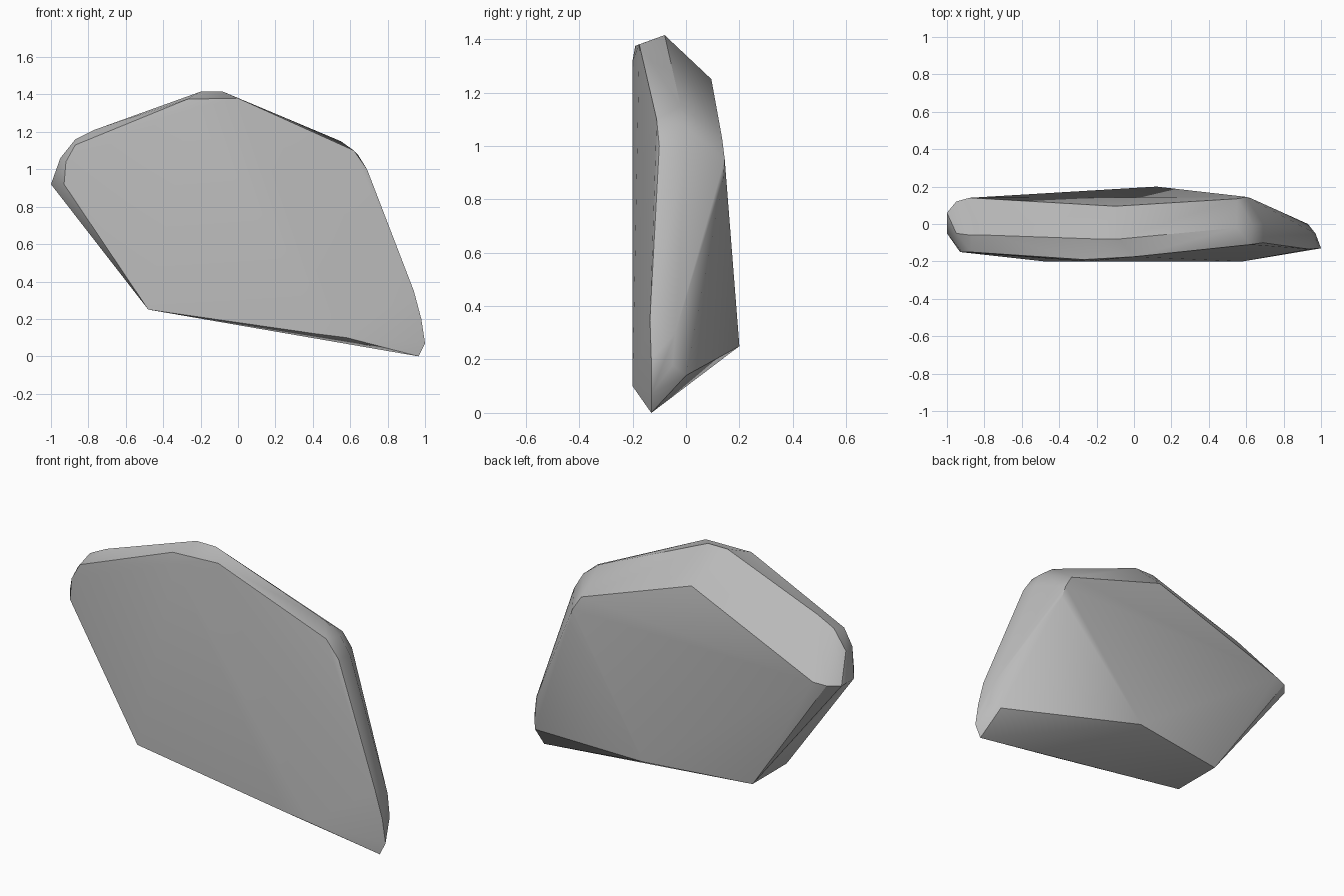
import bpy
import bmesh
import math

# Remove only the default cube
default_cube = bpy.data.objects.get("Cube")
if default_cube:
    bpy.data.objects.remove(default_cube, do_unlink=True)


def make_material(name, colour):
    """One flat colour for viewport and render."""
    material = bpy.data.materials.new(name)
    material.use_nodes = True
    material.diffuse_color = colour
    shader = material.node_tree.nodes["Principled BSDF"]
    shader.inputs["Base Color"].default_value = colour
    return material


def make_shard(name, outlines, material, smooth_angle):
    """Wrap a convex stone skin around a stack of outlines."""
    mesh = bpy.data.meshes.new(name)
    bm = bmesh.new()
    for outline in outlines:
        for point in outline:
            bm.verts.new(point)
    hull = bmesh.ops.convex_hull(bm, input=bm.verts[:])
    unused = [item for item in hull["geom_interior"]
              if isinstance(item, bmesh.types.BMVert)]
    bmesh.ops.delete(bm, geom=unused, context="VERTS")
    bmesh.ops.recalc_face_normals(bm, faces=bm.faces[:])
    bm.to_mesh(mesh)
    bm.free()
    mesh.materials.append(material)
    shard = bpy.data.objects.new(name, mesh)
    bpy.context.scene.collection.objects.link(shard)
    # Soft rim, crisp broken edges
    bpy.ops.object.select_all(action="DESELECT")
    shard.select_set(True)
    bpy.context.view_layer.objects.active = shard
    bpy.ops.object.shade_smooth_by_angle(angle=math.radians(smooth_angle))
    return shard


# Broad front face, from the left corner over the top and down to the tip
front_outline = [
    (-.93, -.15, .92), (-.92, -.15, 1.04), (-.87, -.15, 1.13),
    (-.27, -.19, 1.375), (-.25, -.2, 1.32), (0, -.175, 1.38),
    (.62, -.11, 1.1), (.69, -.1, 1), (.94, -.135, .35),
    (.98, -.13, .2), (1, -.13, .07), (.965, -.13, 0),
]

# Worn rim between the front and back faces
rim_outline = [
    (-1, .06, .92), (-1, -.05, .92), (-.95, -.05, 1.06),
    (-.87, -.06, 1.16), (-.77, -.06, 1.21), (-.2, -.08, 1.415),
    (-.08, -.08, 1.415), (.55, -.02, 1.15), (.64, -.01, 1.08),
    (.69, 0, .99), (.95, -.04, .3), (.97, -.05, .18),
]

# Back face, bevelled in from the rim
back_outline = [
    (-.95, .12, .93), (-.88, .14, .94), (-.1, .095, 1.25),
    (.55, .135, 1.03), (.6, .145, .95), (.62, .14, .88), (.93, 0, .14),
]

# Slanted break along the bottom
break_outline = [
    (-.48, -.2, .25), (.42, -.2, .12), (.58, -.2, .1),
    (.12, .2, .25), (-.48, .1, .25),
]

stone = make_material("grey stone", (.5, .5, .5, 1))
make_shard("stone_shard",
           [front_outline, rim_outline, back_outline, break_outline],
           stone, 32)
